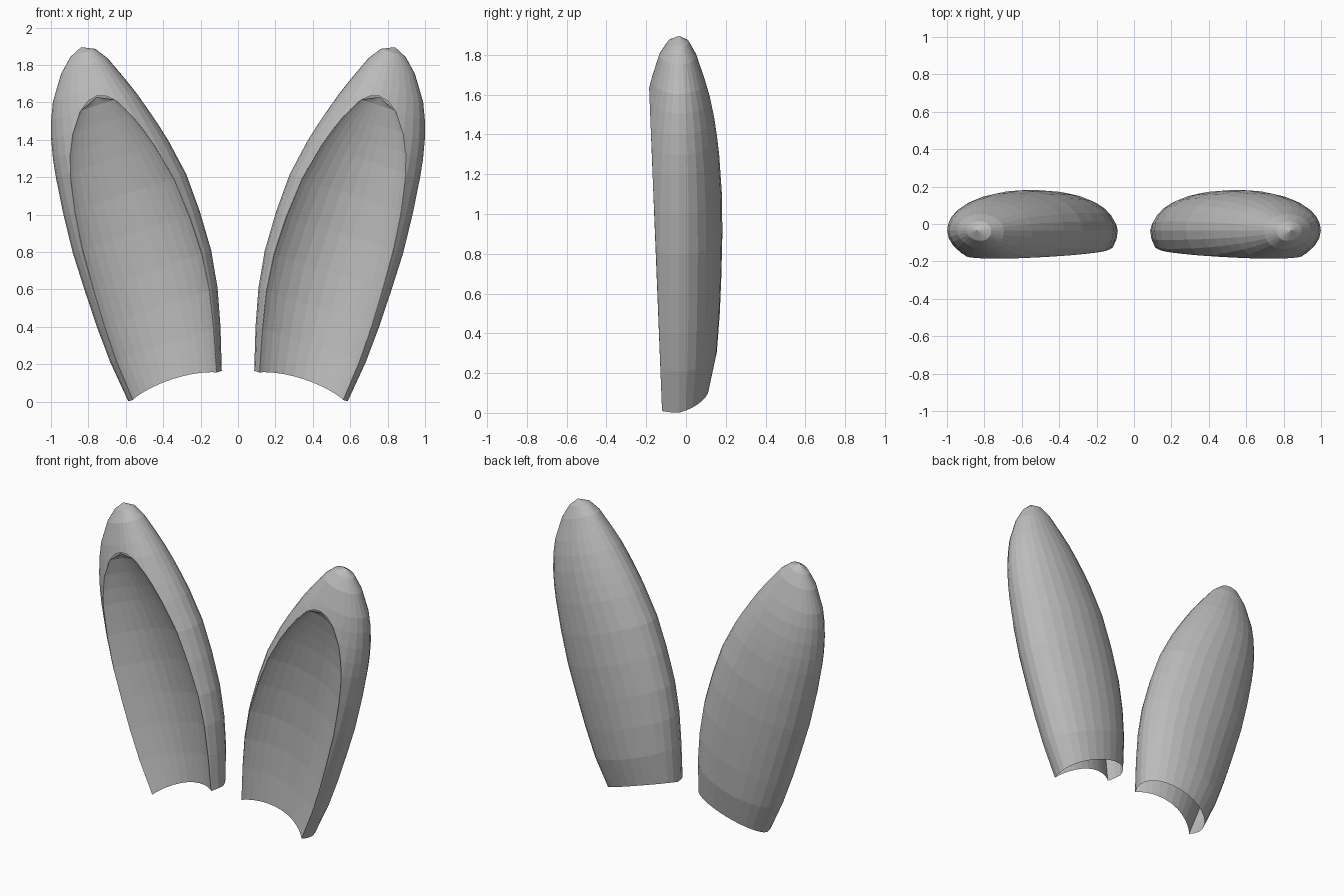
import bpy, bmesh, math
from mathutils import Vector

cube = bpy.data.objects.get("Cube")
if cube:
    bpy.data.objects.remove(cube, do_unlink=True)

grey = bpy.data.materials.new("soft_grey")
grey.use_nodes = True
grey.diffuse_color = (0.5, 0.5, 0.5, 1)
grey.node_tree.nodes["Principled BSDF"].inputs["Base Color"].default_value = (0.5, 0.5, 0.5, 1)

# Ear sections: distance along axis, inner edge, outer edge, front depth, back depth
SECTIONS = [
    (-0.008, -0.264, 0.262, 0.20, 0.150),
    (0.22, -0.331, 0.289, 0.21, 0.190),
    (0.42, -0.380, 0.298, 0.22, 0.205),
    (0.62, -0.410, 0.300, 0.225, 0.213),
    (0.84, -0.417, 0.298, 0.225, 0.218),
    (1.05, -0.410, 0.282, 0.22, 0.215),
    (1.25, -0.375, 0.259, 0.207, 0.202),
    (1.35, -0.350, 0.243, 0.195, 0.191),
    (1.45, -0.321, 0.220, 0.18, 0.177),
    (1.55, -0.290, 0.188, 0.162, 0.157),
    (1.64, -0.256, 0.149, 0.14, 0.132),
    (1.77, -0.203, 0.060, 0.10, 0.088),
    (1.84, -0.155, -0.015, 0.055, 0.050),
]
TIP = (1.872, -0.085)
RIM_TOP = (1.592, -0.082)

SIDES = 28
ARCS = 14
MID_Y = -0.035
AXIS = Vector((0.31, 0, 0.95))
ACROSS = Vector((0.95, 0, -0.31))
BASE = Vector((0.34, 0, 0.09))


def on_ear(s, w, y):
    p = BASE + AXIS * s + ACROSS * w
    p.y = y
    return p


def front_y(z):
    """Depth of the sloping plane that holds the opening's rim."""
    return -0.12 - 0.04 * z


def shell_point(section, a):
    s, lo, hi, front, back = section
    sine = math.sin(a)
    w = (lo + hi) / 2 + (hi - lo) / 2 * math.cos(a)
    if sine < 0:
        # front leans inward near the top
        w -= 0.2 * front * min(1, max(0, (s - 1.15) / 0.4)) * sine ** 2
    elif s < 0:
        # bottom edge arches up at the back
        s += 0.04 * sine
    return on_ear(s, w, MID_Y + (back if sine > 0 else front) * sine)


def rim_point(section, outside):
    """Where a section of the shell meets the opening's plane."""
    front = 1.5 * math.pi
    for _ in range(30):
        a = (outside + front) / 2
        p = shell_point(section, a)
        if p.y > front_y(p.z):
            outside = a
        else:
            front = a
    return p


def lining_row(section):
    """Shallow arc from the outer rim to the inner rim."""
    outer = rim_point(section, 2 * math.pi)
    inner = rim_point(section, math.pi)
    half = (outer - inner).length / 2
    row = []
    for k in range(ARCS + 1):
        a = math.pi * k / ARCS
        bulge = math.sin(a) ** 1.7
        p = (outer + inner) / 2 + (outer - inner) / 2 * math.cos(a)
        p.y += 0.72 * half ** 1.5 * bulge
        if section[0] < 0:
            p += AXIS * (0.04 * bulge)
        row.append(p)
    return row


def loft(side, rows, tip, closed, flip):
    """Skin rows of points up to a tip, mirrored by side."""
    bm = bmesh.new()

    def vert(p):
        return bm.verts.new((side * p.x, p.y, p.z))

    def face(corners):
        bm.faces.new(corners[::-1] if flip else corners)

    rings = [[vert(p) for p in row] for row in rows]
    top = vert(tip)
    count = len(rings[0])
    for k in range(count if closed else count - 1):
        n = (k + 1) % count
        for low, high in zip(rings, rings[1:]):
            face([low[k], low[n], high[n], high[k]])
        face([rings[-1][k], rings[-1][n], top])
    return bm


def finish(bm, name):
    mesh = bpy.data.meshes.new(name)
    bm.to_mesh(mesh)
    bm.free()
    mesh.materials.append(grey)
    bpy.context.collection.objects.link(bpy.data.objects.new(name, mesh))


for label, side in (("left", 1), ("right", -1)):
    # Outer shell, sliced open at the front
    rows = [[shell_point(sec, 2 * math.pi * k / SIDES) for k in range(SIDES)] for sec in SECTIONS]
    bm = loft(side, rows, on_ear(*TIP, MID_Y), True, side < 0)
    bmesh.ops.bisect_plane(
        bm, geom=bm.verts[:] + bm.edges[:] + bm.faces[:],
        plane_co=(0, front_y(0), 0), plane_no=(0, -1, -0.04), clear_outer=True)
    finish(bm, label + "_ear")

    # Shallow hollow lining inside the rim
    rows = [lining_row(sec) for sec in SECTIONS if sec[0] < RIM_TOP[0]]
    tip = on_ear(*RIM_TOP, 0)
    tip.y = front_y(tip.z)
    finish(loft(side, rows, tip, False, side > 0), label + "_ear_lining")
